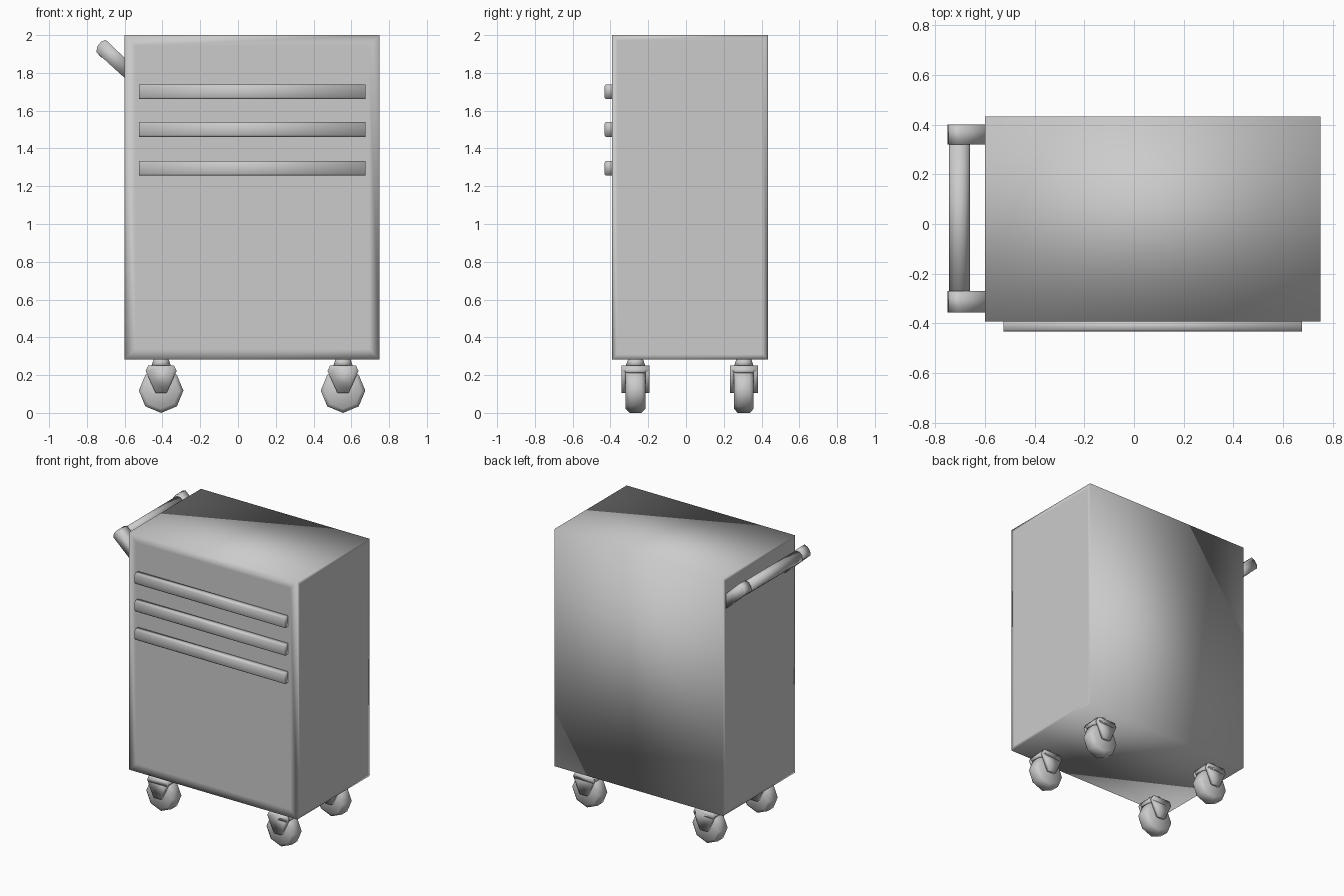
import bpy, bmesh
from math import radians, pi
from mathutils import Matrix, Vector

cube = bpy.data.objects.get("Cube")
if cube:
    bpy.data.objects.remove(cube, do_unlink=True)

GREY = (0.6, 0.6, 0.6, 1)
mat = bpy.data.materials.new("grey metal")
mat.use_nodes = True
mat.diffuse_color = GREY
mat.node_tree.nodes["Principled BSDF"].inputs["Base Color"].default_value = GREY


def finish(name, bm):
    """Turn a bmesh into a fully smooth-shaded grey object."""
    bmesh.ops.recalc_face_normals(bm, faces=bm.faces)
    for f in bm.faces:
        f.smooth = True
    mesh = bpy.data.meshes.new(name)
    bm.to_mesh(mesh)
    bm.free()
    mesh.materials.append(mat)
    obj = bpy.data.objects.new(name, mesh)
    bpy.context.collection.objects.link(obj)
    return obj


def prism(name, profile, axis, start, end):
    """Extrude a profile along x (points are y, z) or along y (points are x, z)."""
    bm = bmesh.new()
    place = (lambda u, v: (start, u, v)) if axis == "x" else (lambda u, v: (u, start, v))
    face = bm.faces.new([bm.verts.new(place(u, v)) for u, v in profile])
    ext = bmesh.ops.extrude_face_region(bm, geom=[face])
    step = Vector((end - start, 0, 0)) if axis == "x" else Vector((0, end - start, 0))
    moved = [g for g in ext["geom"] if isinstance(g, bmesh.types.BMVert)]
    bmesh.ops.translate(bm, verts=moved, vec=step)
    return finish(name, bm)


def cylinder(name, center, r1, r2, depth, sides, along_y=False, chamfer=0):
    bm = bmesh.new()
    bmesh.ops.create_cone(bm, cap_ends=True, segments=sides, radius1=r1, radius2=r2, depth=depth)
    if chamfer:
        rims = [e for e in bm.edges if abs(e.verts[0].co.z - e.verts[1].co.z) < 1e-4]
        bmesh.ops.bevel(bm, geom=rims, offset=chamfer, segments=1, affect="EDGES")
    m = Matrix.Translation(center)
    if along_y:
        m = m @ Matrix.Rotation(pi / 2, 4, "X")
    bmesh.ops.transform(bm, matrix=m, verts=bm.verts)
    return finish(name, bm)


# Cabinet: box with soft borders on the front and both sides
X0, X1, Y0, Y1, Z0, Z1 = -0.6, 0.75, -0.392, 0.433, 0.283, 2.0
bm = bmesh.new()
bmesh.ops.create_cube(bm, size=1)
bmesh.ops.scale(bm, vec=(X1 - X0, Y1 - Y0, Z1 - Z0), verts=bm.verts)
bmesh.ops.translate(bm, vec=((X0 + X1) / 2, (Y0 + Y1) / 2, (Z0 + Z1) / 2), verts=bm.verts)
bm.normal_update()
panels = [f for f in bm.faces if f.normal.y < -0.5 or abs(f.normal.x) > 0.5]
for f in panels:
    width = 0.08 if f.normal.y < -0.5 else 0.04
    bmesh.ops.inset_individual(bm, faces=[f], thickness=width)
finish("cabinet", bm)

# Drawer pulls
for i, z in enumerate((1.70, 1.50, 1.295)):
    h = 0.039
    prism(f"drawer_pull_{i + 1}",
          [(Y0 + 0.005, z - h), (-0.425, z - h), (-0.432, z - h + 0.01),
           (-0.432, z + h - 0.01), (-0.425, z + h), (Y0 + 0.005, z + h)],
          "x", -0.525, 0.675)

# Push handle: two slanted arms with a bar between them
arm = [(-0.58, 1.755), (-0.75, 1.91), (-0.745, 1.94), (-0.725, 1.965), (-0.70, 1.975), (-0.58, 1.86)]
prism("handle_arm_front", arm, "y", -0.355, -0.27)
prism("handle_arm_back", arm, "y", 0.32, 0.40)
cylinder("handle_bar", (-0.702, 0.025, 1.918), 0.042, 0.042, 0.61, 12, along_y=True)

# Casters: stem, fork and eight-sided wheel at each corner
plate = [(-0.068, 0.252), (-0.082, 0.222), (-0.029, 0.105), (0.029, 0.105), (0.082, 0.222), (0.068, 0.252)]
crown = [(-0.068, 0.252), (-0.082, 0.222), (-0.076, 0.21), (0.076, 0.21), (0.082, 0.222), (0.068, 0.252)]
for side, x in (("right", -0.407), ("left", 0.556)):
    for end, y in (("front", -0.267), ("back", 0.306)):
        tag = f"{end}_{side}"
        cylinder(f"stem_{tag}", (x, y, 0.268), 0.052, 0.038, 0.04, 12)
        shift = lambda pts: [(x + u, v) for u, v in pts]
        prism(f"fork_crown_{tag}", shift(crown), "y", y - 0.074, y + 0.074)
        for s, label in ((-1, "a"), (1, "b")):
            prism(f"fork_leg_{label}_{tag}", shift(plate), "y", y + s * 0.052, y + s * 0.074)
        cylinder(f"wheel_{tag}", (x, y, 0.118), 0.118, 0.118, 0.104, 8, along_y=True, chamfer=0.02)
